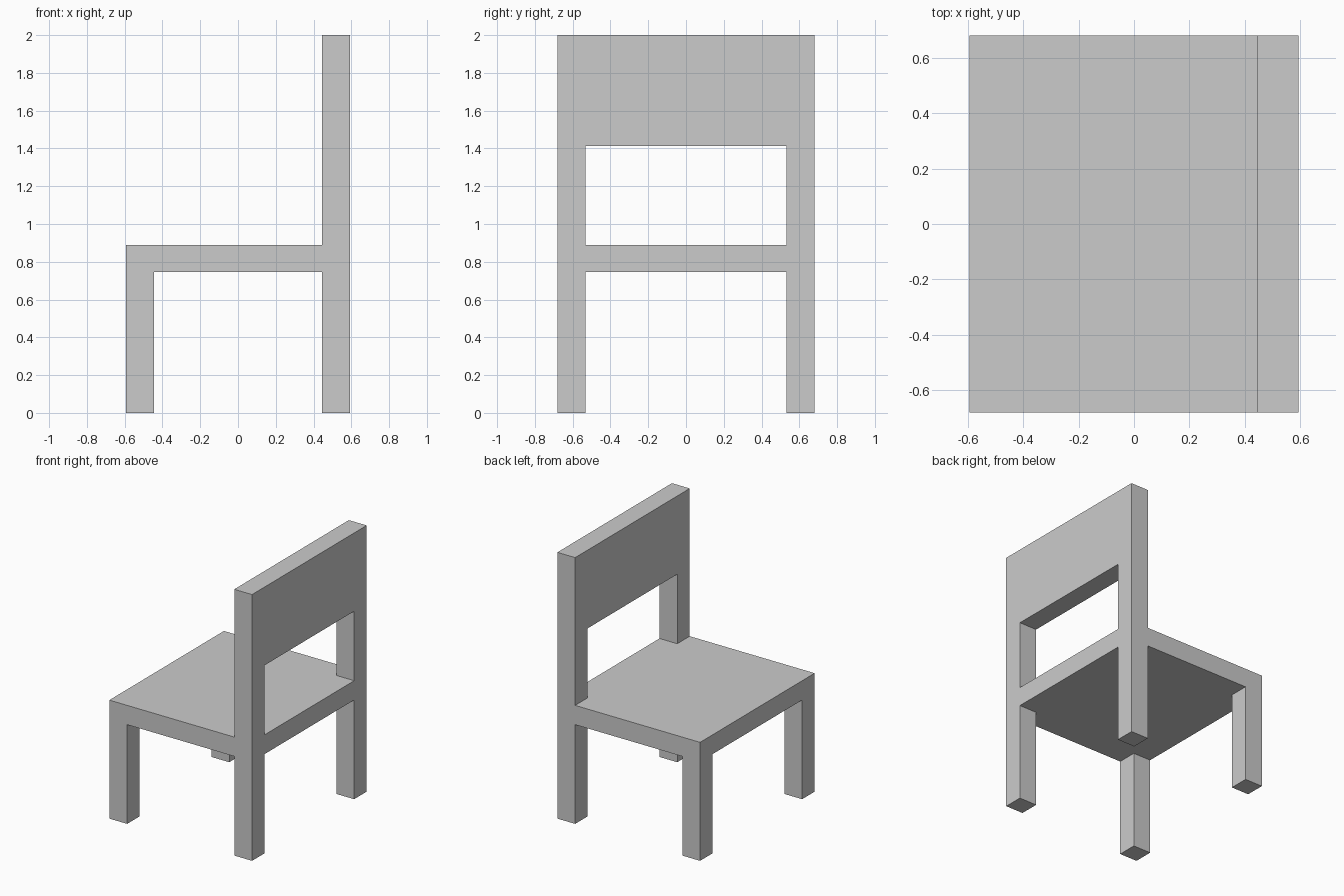
import bpy
import bmesh
from mathutils import Matrix, Vector

if "Cube" in bpy.data.objects:
    bpy.data.objects.remove(bpy.data.objects["Cube"])

# Overall half sizes, timber thickness and key heights
HX, HY = 0.593, 0.68
T = 0.148
SEAT_LOW, SEAT_TOP = 0.745, 0.89
PANEL_LOW, TOP = 1.412, 2.0


def box(name, x, y, z):
    """Box spanning the (min, max) ranges along each axis."""
    lo, hi = (Vector(v) for v in zip(x, y, z))
    bm = bmesh.new()
    bmesh.ops.create_cube(bm, size=1.0, matrix=Matrix.LocRotScale(None, None, hi - lo))
    mesh = bpy.data.meshes.new(name)
    bm.to_mesh(mesh)
    bm.free()
    obj = bpy.data.objects.new(name, mesh)
    obj.location = (lo + hi) / 2
    bpy.context.collection.objects.link(obj)
    return obj


FRONT = (-HX, -HX + T)
REAR = (HX - T, HX)
FULL_Y = (-HY, HY)

# Seat slab
box("seat", (-HX, HX), FULL_Y, (SEAT_LOW, SEAT_TOP))

# Legs below the seat and posts above it, on both sides
for side, y in (("left", (HY - T, HY)), ("right", (-HY, -HY + T))):
    box(f"front_leg_{side}", FRONT, y, (0, SEAT_LOW))
    box(f"rear_leg_{side}", REAR, y, (0, SEAT_LOW))
    box(f"back_post_{side}", REAR, y, (SEAT_TOP, PANEL_LOW))

# Backrest panel
box("backrest", REAR, FULL_Y, (PANEL_LOW, TOP))
